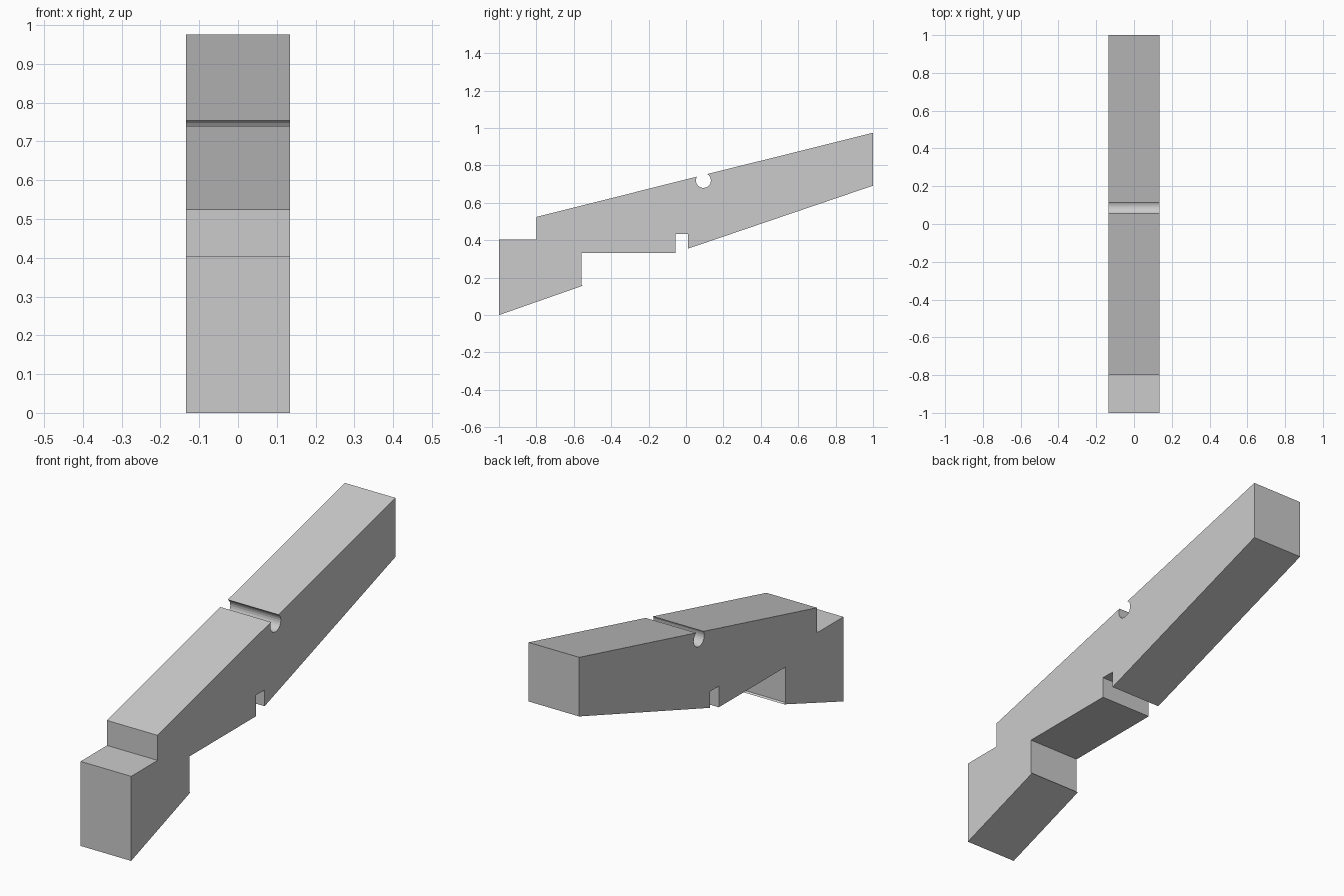
import bpy, bmesh, math

cube = bpy.data.objects.get("Cube")
if cube:
    bpy.data.objects.remove(cube, do_unlink=True)

HALF_WIDTH = 0.134

# One plain grey
grey = bpy.data.materials.new("plain grey")
grey.use_nodes = True
colour = (0.6, 0.6, 0.6, 1)
grey.diffuse_color = colour
grey.node_tree.nodes["Principled BSDF"].inputs["Base Color"].default_value = colour


def arc(cy, cz, radius, start, end, steps):
    """Points along a circular arc in the side plane, angles in degrees."""
    angles = [math.radians(start + (end - start) * i / steps) for i in range(steps + 1)]
    return [(cy + radius * math.cos(a), cz + radius * math.sin(a)) for a in angles]


def extrude_profile(name, profile, half_width, material):
    """Extrude a side outline (y, z) across the width."""
    bm = bmesh.new()
    face = bm.faces.new([bm.verts.new((-half_width, y, z)) for y, z in profile])
    result = bmesh.ops.extrude_face_region(bm, geom=[face])
    moved = [v for v in result["geom"] if isinstance(v, bmesh.types.BMVert)]
    bmesh.ops.translate(bm, verts=moved, vec=(2 * half_width, 0, 0))
    bmesh.ops.recalc_face_normals(bm, faces=bm.faces)
    mesh = bpy.data.meshes.new(name)
    bm.to_mesh(mesh)
    bm.free()
    mesh.materials.append(material)
    obj = bpy.data.objects.new(name, mesh)
    bpy.context.collection.objects.link(obj)
    return obj


# Sloping top with a front step and a round pin groove
top_edge = [(-1, 0), (-1, 0.405), (-0.8, 0.405), (-0.8, 0.525)]
pin_groove = arc(0.093, 0.72, 0.04, 150, 418, 18)
back_end = [(1, 0.975), (1, 0.692)]

# Underside with a square slot, a flat recess and a small lip on the front foot
slot = [(0.01, 0.355), (0.01, 0.433), (-0.057, 0.433), (-0.057, 0.332)]
recess = [(-0.56, 0.332), (-0.56, 0.163), (-0.552, 0.157)]

extrude_profile("notched_lever", top_edge + pin_groove + back_end + slot + recess,
                HALF_WIDTH, grey)
